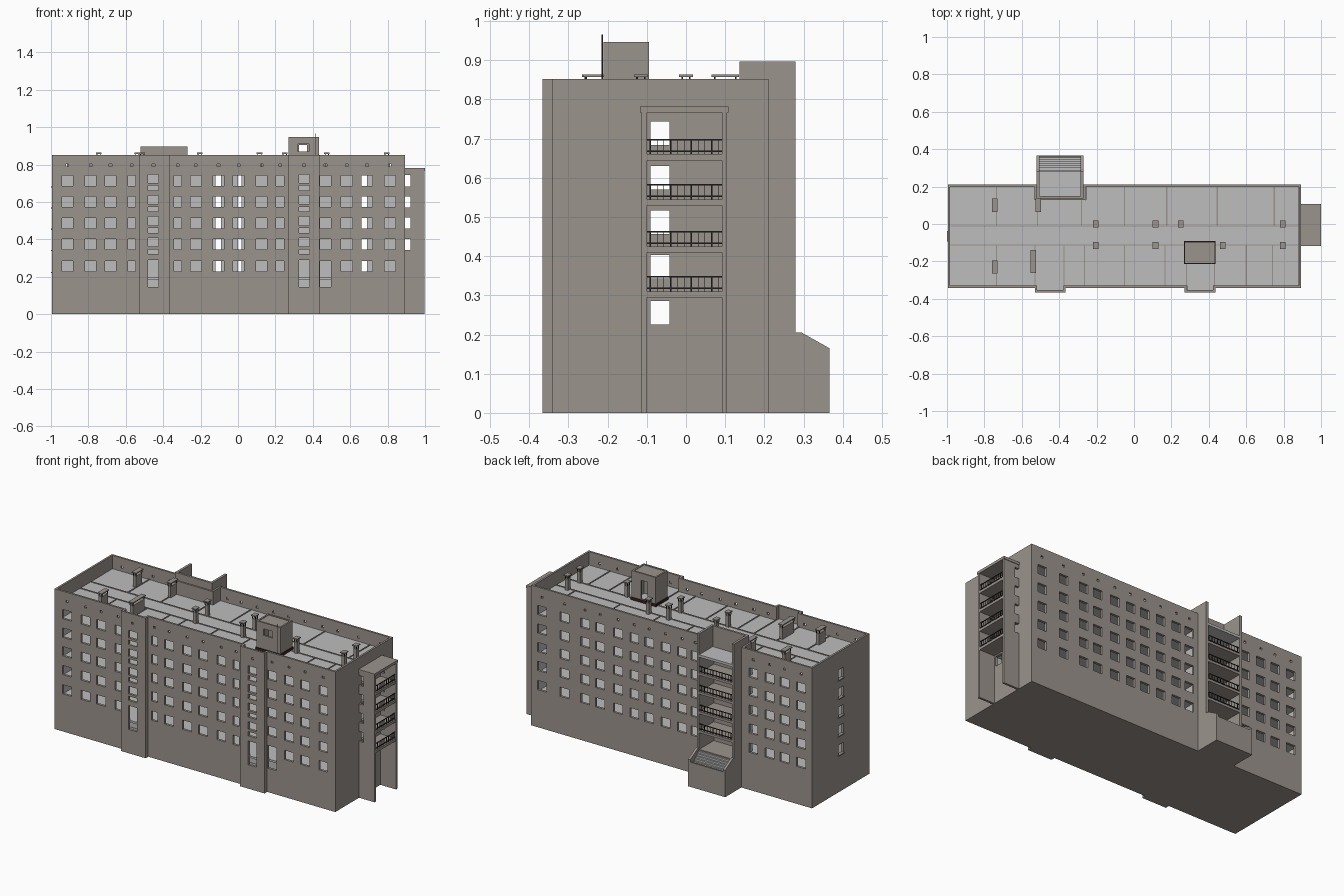
import bpy, bmesh

cube = bpy.data.objects.get("Cube")
if cube:
    bpy.data.objects.remove(cube, do_unlink=True)


def material(name, rgb):
    m = bpy.data.materials.new(name)
    m.use_nodes = True
    m.diffuse_color = (*rgb, 1)
    m.node_tree.nodes["Principled BSDF"].inputs["Base Color"].default_value = (*rgb, 1)
    return m


WALL = material("warm_grey_wall", (.33, .296, .266))
LIGHT = material("light_grey_concrete", (.51, .51, .51))
RED = material("dark_red_flashing", (.045, .014, .013))
DARK = material("dark_metal", (.025, .024, .023))


def finish(name, bm, mat):
    bmesh.ops.recalc_face_normals(bm, faces=bm.faces[:])
    me = bpy.data.meshes.new(name)
    bm.to_mesh(me)
    bm.free()
    ob = bpy.data.objects.new(name, me)
    bpy.context.collection.objects.link(ob)
    if mat:
        me.materials.append(mat)
    return ob


def boxes(name, items, mat):
    """One mesh of boxes, each given as x0, x1, y0, y1, z0, z1."""
    bm = bmesh.new()
    for x0, x1, y0, y1, z0, z1 in items:
        verts = bmesh.ops.create_cube(bm, size=1)["verts"]
        bmesh.ops.scale(bm, vec=(x1 - x0, y1 - y0, z1 - z0), verts=verts)
        bmesh.ops.translate(bm, vec=((x0 + x1) / 2, (y0 + y1) / 2, (z0 + z1) / 2), verts=verts)
    return finish(name, bm, mat)


def inset(poly, t):
    """Inset a counter-clockwise outline with right-angled corners."""
    out = []
    for i, (x, y) in enumerate(poly):
        for a, b in ((poly[i - 1], poly[i]), (poly[i], poly[(i + 1) % len(poly)])):
            dx, dy = b[0] - a[0], b[1] - a[1]
            length = abs(dx) + abs(dy)
            x, y = x - t * dy / length, y + t * dx / length
        out.append((x, y))
    return out


def extrude(name, faces, z0, z1, mat):
    bm = bmesh.new()
    made = [bm.faces.new([bm.verts.new((x, y, z0)) for x, y in f]) for f in faces]
    bmesh.ops.remove_doubles(bm, verts=bm.verts[:], dist=.0001)
    up = bmesh.ops.extrude_face_region(bm, geom=bm.faces[:])["geom"]
    bmesh.ops.translate(bm, vec=(0, 0, z1 - z0),
                        verts=[v for v in up if isinstance(v, bmesh.types.BMVert)])
    return finish(name, bm, mat)


def ring(name, poly, t, z0, z1, mat):
    inner = inset(poly, t)
    quads = [(poly[i - 1], poly[i], inner[i], inner[i - 1]) for i in range(len(poly))]
    return extrude(name, quads, z0, z1, mat)


def cut(ob, items):
    cutter = boxes("cutter", items, None)
    cutter.hide_render = True
    mod = ob.modifiers.new("openings", "BOOLEAN")
    mod.operation, mod.solver, mod.object = "DIFFERENCE", "EXACT", cutter
    bpy.context.view_layer.objects.active = ob
    bpy.ops.object.modifier_apply(modifier=mod.name)
    bpy.data.objects.remove(cutter, do_unlink=True)


def rect(x0, x1, y0, y1):
    return [(x0, y0), (x1, y0), (x1, y1), (x0, y1)]


# Footprint with two front stair bays and the rear balcony recess
ROOF, TOP = .77, .852
FLOORS = [.195, .31, .425, .545, .66]
ROWS = [.256, .373, .487, .6, .713]
BAYS = [(-.53, -.365), (.27, .435)]
foot = [(-.995, -.341)]
for a, b in BAYS:
    foot += [(a, -.341), (a, -.366), (b, -.366), (b, -.341)]
foot += [(.893, -.341), (.893, .211), (-.27, .211), (-.27, .14),
         (-.52, .14), (-.52, .211), (-.995, .211)]

# Window, door and vent openings
front_x = [-.912, -.788, -.682, -.568, -.322, -.225, -.104, .003, .126, .225,
           .468, .582, .69, .812]
narrow = (-.568, -.322, .225)
back_x = [-.92, -.81, -.71, -.6, -.21, -.12, -.01, .1, .2, .31, .43, .53, .67, .82]
holes = []
for z in ROWS:
    for x in front_x:
        w = .021 if x in narrow else .03
        low = .145 if x == .468 and z == ROWS[0] else z - .028
        holes.append((x - w, x + w, -.4, -.3, low, z + .028))
    for x in back_x:
        holes.append((x - .03, x + .03, .18, .25, z - .028, z + .028))
    for x0, x1 in ((-1.05, -.97), (.87, .95)):
        holes.append((x0, x1, -.09, -.042, z - .03, z + .03))
    for x in (-.452, .353):
        low = .145 if z == ROWS[0] else z - .012
        holes.append((x - .028, x + .028, -.4, -.33, low, z + .034))
        if z != ROWS[0]:
            holes.append((x - .028, x + .028, -.4, -.33, z - .052, z - .026))
for f in FLOORS:
    holes.append((-.47, -.425, .1, .17, f + .005, f + .08))

outer_walls = ring("outer_walls", foot, .012, 0, ROOF, WALL)
cut(outer_walls, holes)
wall_lining = ring("wall_lining", inset(foot, .012), .003, .02, ROOF - .02, LIGHT)
cut(wall_lining, holes)

# Parapet with small vents
vents = [(x - .007, x + .007, y, y + .06, .79, .803)
         for xs, y in ((front_x, -.37), (back_x, .18)) for x in xs]
vents += [(x - .007, x + .007, -.39, -.34, .79, .803) for x in (-.452, .353)]
parapet = ring("parapet", foot, .012, ROOF, TOP, WALL)
cut(parapet, vents)

# Slabs inside the shell
inside = inset(foot, .0125)
extrude("base_slab", [foot], 0, .018, WALL)
for f in FLOORS:
    extrude("floor_slab", [inside], f - .012, f, LIGHT)
extrude("roof_deck", [inside], ROOF - .018, ROOF + .001, LIGHT)

# Corridor walls, open where light passes across the building
spans = [(-.98, -.12), (-.075, 0), (.035, .66), (.69, .88)]
boxes("corridor_walls", [(a, b, y, y + .006, .02, ROOF - .02)
                         for a, b in spans for y in (-.115, -.015)], LIGHT)

# Raised roof seams
seams = [(-.98, .88, y - .003, y + .003) for y in (-.01, -.113)]
seams += [(x - .003, x + .003, -.01, .199) for x in (-.735, -.515, -.28, -.05, .175, .445, .75)]
seams += [(x - .003, x + .003, -.329, -.113)
          for x in (-.735, -.53, -.375, -.265, -.05, .165, .28, .43, .6, .74)]
boxes("roof_seams", [s + (ROOF, ROOF + .005) for s in seams], WALL)

# Ventilation shafts with raised caps
shafts = [(-.745, .1, .035), (-.745, -.23, .035), (-.512, .1, .035), (-.538, -.2, .062)]
shafts += [(x, 0, .018) for x in (-.205, .115, .25, .795)]
shafts += [(x, -.115, .018) for x in (-.205, .115, .475, .795)]
for x, y, h in shafts:
    boxes("vent_shaft", [(x - .01, x + .01, y - h + .006, y + h - .006, ROOF, .84)], WALL)
    boxes("vent_posts", [(x + s * .009 - .002, x + s * .009 + .002,
                          y + t * (h - .008) - .002, y + t * (h - .008) + .002, .84, .858)
                         for s in (-1, 1) for t in (-1, 1)], DARK)
    boxes("vent_cap", [(x - .015, x + .015, y - h, y + h, .857, .863)], WALL)

# Lift machine room with window and rear door
room = rect(.27, .432, -.21, -.095)
lift_room = ring("lift_room", room, .01, ROOF, .947, WALL)
cut(lift_room, [(.32, .38, -.22, -.19, .87, .91), (.325, .37, -.12, -.08, .79, .905)])
extrude("lift_room_roof", [inset(room, .01)], .93, .943, WALL)
ring("lift_room_flashing", inset(room, -.004), .004, ROOF, .787, RED)
boxes("antenna", [(.412, .415, -.215, -.212, ROOF, .965)], DARK)

# Rear balcony tower: tall fins, head wall and floors
fins = [(-.52, -.505), (-.285, -.27)]
boxes("rear_fins", [(a, b, .14, .28, 0, .897) for a, b in fins], WALL)
boxes("rear_head_wall", [(-.52, -.27, .137, .15, ROOF, .897)], WALL)
boxes("rear_head_flashing", [(-.522, -.268, .133, .137, .795, .812)], RED)
boxes("rear_canopy", [(-.505, -.285, .15, .28, .755, ROOF)], LIGHT)
boxes("rear_balcony_floors", [(-.505, -.285, .14, .28, f - .015, f) for f in FLOORS], WALL)

# Rear entrance steps between sloping side walls
boxes("entrance_block", [(-.505, -.285, .14, .28, 0, .18), (-.505, -.285, .28, .366, 0, .11)], WALL)
boxes("entrance_steps", [(-.505, -.285, .28, .356 - i * .011, .11, .122 + i * .011)
                         for i in range(7)], LIGHT)
boxes("entrance_front_wall", [(-.505, -.285, .357, .366, .1, .15)], WALL)
for a, b in fins:
    bm = bmesh.new()
    side = [(.28, 0), (.366, 0), (.366, .165), (.295, .205), (.28, .205)]
    face = bm.faces.new([bm.verts.new((a, y, z)) for y, z in side])
    up = bmesh.ops.extrude_face_region(bm, geom=[face])["geom"]
    bmesh.ops.translate(bm, vec=(b - a, 0, 0),
                        verts=[v for v in up if isinstance(v, bmesh.types.BMVert)])
    finish("entrance_side_wall", bm, WALL)

# End balcony tower with notched side walls
end_walls = boxes("end_tower_walls", [(.893, .998, y, y + .013, 0, .77) for y in (-.113, .092)], WALL)
cut(end_walls, [(.88, .922, y - .02, y + .03, z - .03, z + .03)
                for y in (-.113, .092) for z in ROWS[1:]])
boxes("end_tower_roof", [(.893, 1, -.118, .108, .766, .782)], WALL)
boxes("end_balcony_floors", [(.893, .996, -.1, .092, f - .016, f) for f in FLOORS[1:]], WALL)


def railing(name, a, b, at, z, along_x):
    """Handrail, lower rail and uneven posts between a and b."""
    parts = [(a, b, z + h - .002, z + h + .002) for h in (.008, .037)]
    n = 11
    for i in range(n):
        p = a + (b - a) * (i + .5) / n
        w = .004 if i % 3 == 0 else .0015
        parts.append((p - w / 2, p + w / 2, z - .003, z + .039))
    boxes(name, [(p, q, at - .002, at + .002, lo, hi) if along_x else
                 (at - .002, at + .002, p, q, lo, hi) for p, q, lo, hi in parts], DARK)


for f in FLOORS[1:]:
    railing("rear_railing", -.505, -.285, .274, f, True)
    railing("end_railing", -.1, .092, .99, f, False)

# Sills on the left end windows
boxes("end_sills", [(-1, -.99, -.094, -.038, z - .036, z - .03) for z in ROWS], WALL)
